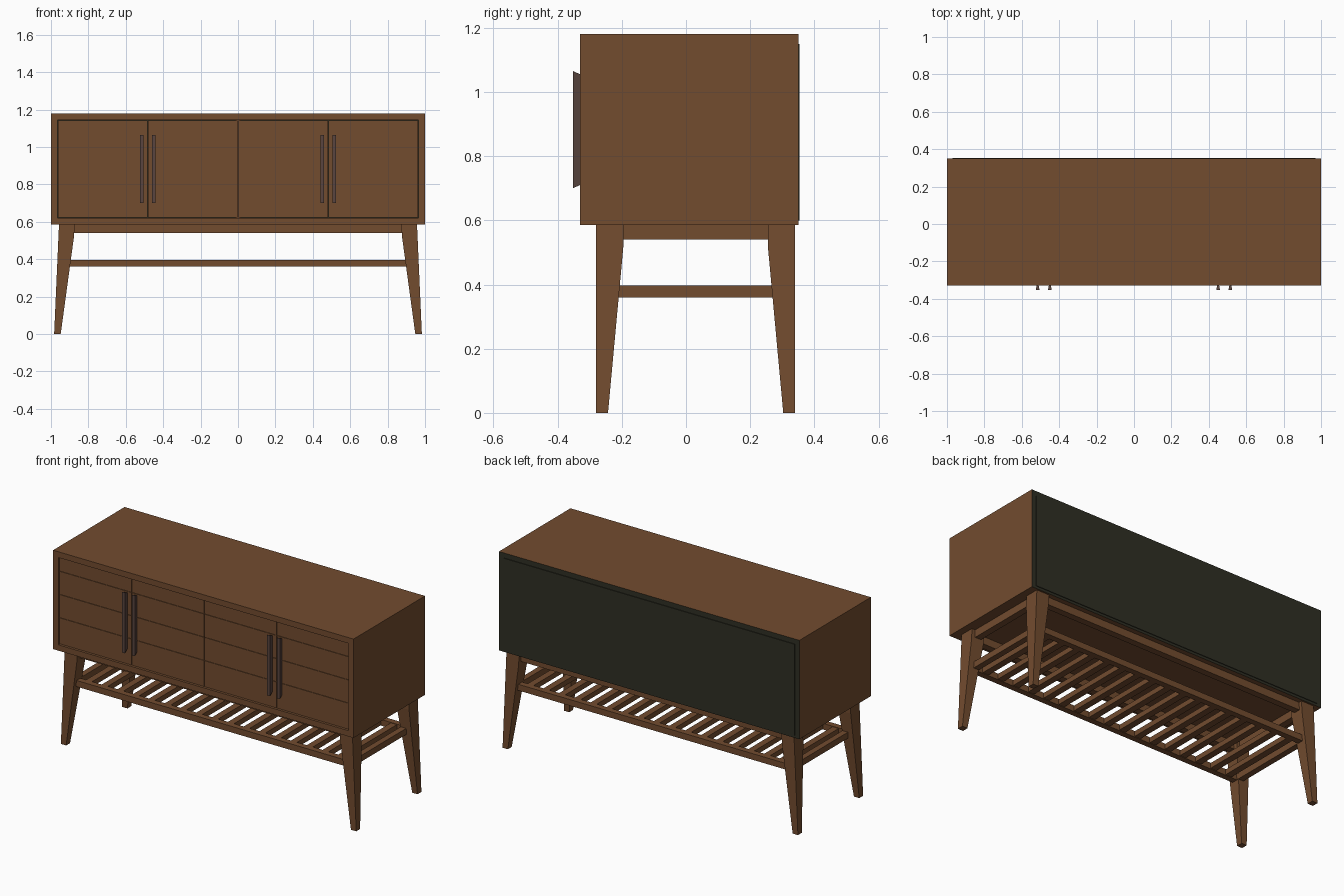
import bpy
import bmesh

default = bpy.data.objects.get("Cube")
if default:
    bpy.data.objects.remove(default, do_unlink=True)


def material(name, colour):
    mat = bpy.data.materials.new(name)
    mat.use_nodes = True
    mat.diffuse_color = (*colour, 1)
    mat.node_tree.nodes["Principled BSDF"].inputs["Base Color"].default_value = (*colour, 1)
    return mat


WOOD = material("walnut wood", (0.17, 0.072, 0.028))
BACKING = material("dark backing", (0.028, 0.028, 0.017))
METAL = material("bronze metal", (0.10, 0.06, 0.05))


def loft(name, rings, mat, dark_back=False):
    """Join matching rings of points into a closed solid."""
    bm = bmesh.new()
    loops = [[bm.verts.new(p) for p in ring] for ring in rings]
    n = len(loops[0])
    for a, b in zip(loops, loops[1:]):
        for i in range(n):
            j = (i + 1) % n
            bm.faces.new((a[i], a[j], b[j], b[i]))
    bm.faces.new(loops[0])
    bm.faces.new(loops[-1])
    bmesh.ops.recalc_face_normals(bm, faces=bm.faces[:])
    mesh = bpy.data.meshes.new(name)
    mesh.materials.append(mat)
    if dark_back:
        mesh.materials.append(BACKING)
        for face in bm.faces:
            face.material_index = int(face.normal.y > 0.9)
    bm.to_mesh(mesh)
    bm.free()
    obj = bpy.data.objects.new(name, mesh)
    bpy.context.collection.objects.link(obj)
    return obj


def rect(x0, x1, y0, y1, z):
    return [(x0, y0, z), (x1, y0, z), (x1, y1, z), (x0, y1, z)]


def box(name, x0, x1, y0, y1, z0, z1, mat=WOOD, dark_back=False):
    return loft(name, [rect(x0, x1, y0, y1, z) for z in (z0, z1)], mat, dark_back)


SIDES = (("right", -1), ("left", 1))
FRONT, SEAM, BACK = -0.33, -0.28, 0.35
BASE, TOP = 0.585, 1.18
OPEN_LOW, OPEN_HIGH, OPEN_X = 0.62, 1.145, 0.965

# Cabinet shell
box("top_panel", -1, 1, SEAM, BACK, 1.15, TOP, dark_back=True)
box("bottom_panel", -0.97, 0.97, SEAM, BACK, BASE, 0.615, dark_back=True)
for side, s in SIDES:
    a, b = sorted((0.97 * s, s))
    box(side + "_side_panel", a, b, SEAM, BACK, BASE, 1.15, dark_back=True)
box("back_panel", -0.97, 0.97, 0.335, 0.354, 0.6, 1.15, BACKING)
box("centre_divider", -0.015, 0.015, -0.27, 0.335, 0.615, 1.15)

# Front frame around the doors
box("frame_top", -1, 1, FRONT, SEAM, OPEN_HIGH, TOP)
box("frame_bottom", -1, 1, FRONT, SEAM, BASE, OPEN_LOW)
for side, s in SIDES:
    a, b = sorted((OPEN_X * s, s))
    box(side + "_frame_side", a, b, FRONT, SEAM, OPEN_LOW, OPEN_HIGH)

# Four doors, each a backing board with horizontal planks
GAP = 0.002
levels = [OPEN_LOW + GAP, 0.78, 0.92, 1.06, OPEN_HIGH - GAP]
width = 2 * OPEN_X / 4
for d in range(4):
    x0 = -OPEN_X + d * width + GAP
    x1 = x0 + width - 2 * GAP
    box(f"door_{d + 1}", x0, x1, -0.316, SEAM, levels[0], levels[-1])
    for p, (low, high) in enumerate(zip(levels, levels[1:])):
        box(f"door_{d + 1}_plank_{p + 1}", x0, x1, -0.32, -0.316,
            low + GAP / 2, high - GAP / 2)

# Wedge-section pulls, narrow at the door and wide at the front
for side, s in SIDES:
    for place, x in (("inner", 0.45), ("outer", 0.515)):
        back, face = -0.319, -0.352
        loft(f"{side}_{place}_handle", [
            [(x * s - 0.003, back, 0.715), (x * s + 0.003, back, 0.715),
             (x * s + 0.010, face, 0.70), (x * s - 0.010, face, 0.70)],
            [(x * s - 0.003, back, 1.05), (x * s + 0.003, back, 1.05),
             (x * s + 0.010, face, 1.065), (x * s - 0.010, face, 1.065)],
        ], METAL)

# Tapered legs, splayed slightly outward
MID = 0.03
leg_rings = [
    (0.948, 0.983, 0.273, 0.31, 0.0),
    (0.877, 0.960, 0.225, 0.31, 0.52),
    (0.873, 0.957, 0.225, 0.31, BASE),
]
for side, s in SIDES:
    for end, e in (("front", -1), ("back", 1)):
        loft(f"{end}_{side}_leg", [
            rect(xi * s, xo * s, MID + yi * e, MID + yo * e, z)
            for xi, xo, yi, yo, z in leg_rings], WOOD)

# Apron rails under the cabinet and long rails of the shelf
for end, e in (("front", -1), ("back", 1)):
    y = MID + 0.27 * e
    box(end + "_apron", -0.89, 0.89, y - 0.02, y + 0.02, 0.54, BASE)
    box(end + "_shelf_rail", -0.91, 0.91, y - 0.018, y + 0.018, 0.36, 0.397)
for side, s in SIDES:
    x = 0.915 * s
    box(side + "_apron", x - 0.02, x + 0.02, MID - 0.24, MID + 0.24, 0.54, BASE)
    box(side + "_stretcher", x - 0.018, x + 0.018, MID - 0.26, MID + 0.26, 0.36, 0.397)

# Shelf slats
COUNT = 17
for i in range(COUNT):
    x = -0.84 + 1.68 * i / (COUNT - 1)
    box(f"shelf_slat_{i + 1}", x - 0.02, x + 0.02, MID - 0.255, MID + 0.255, 0.363, 0.394)
